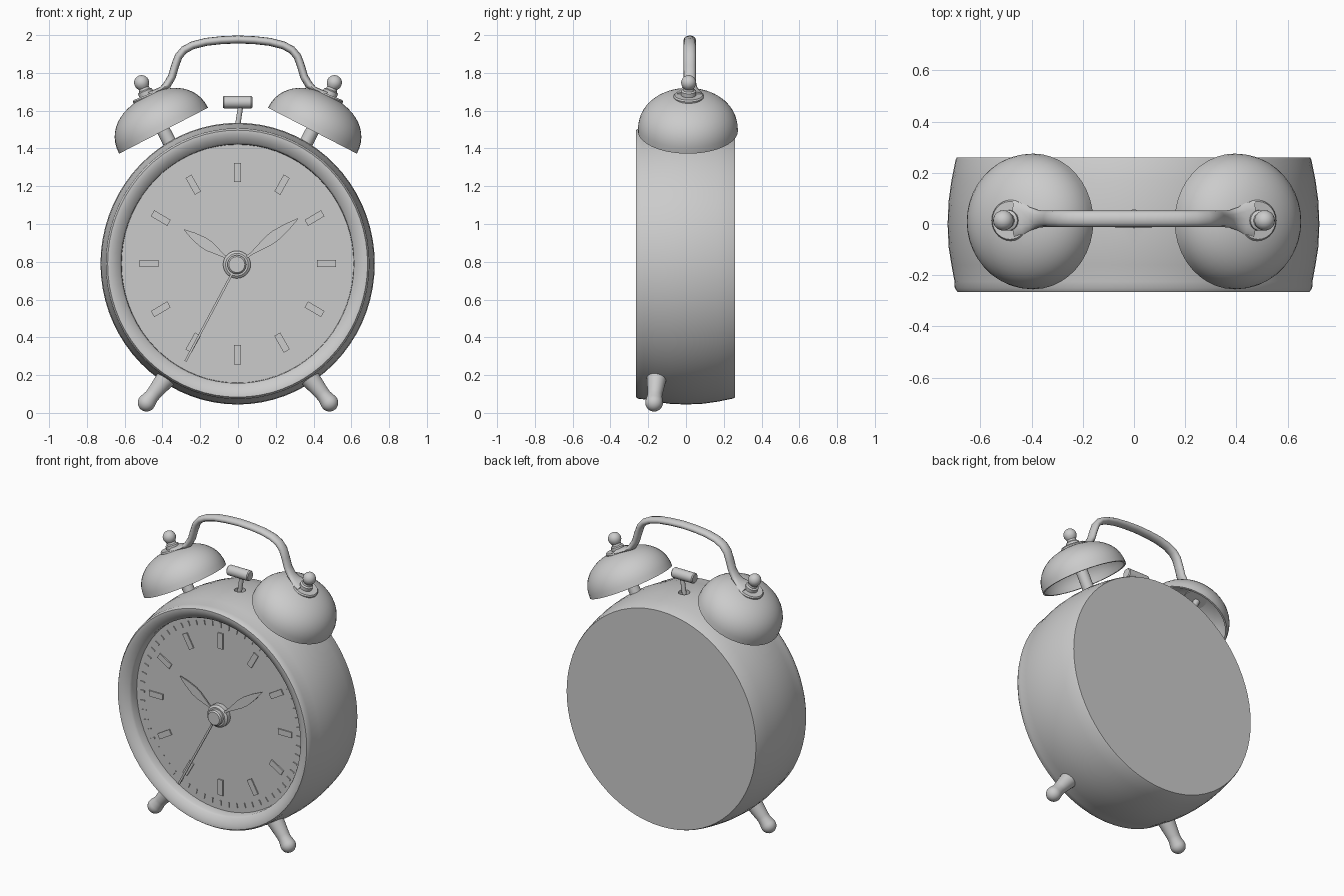
import bpy, bmesh
from math import sin, cos, pi, radians
from mathutils import Vector

cube = bpy.data.objects.get("Cube")
if cube:
    bpy.data.objects.remove(cube, do_unlink=True)

CENTRE = Vector((-0.002, 0, 0.79))
DIAL_Y = -0.175
OVAL = 1.027


def add_loft(bm, rings, caps=True):
    """Skin a list of equal-length rings of points."""
    loops = [[bm.verts.new(p) for p in ring] for ring in rings]
    count = len(loops[0])
    for a, b in zip(loops, loops[1:]):
        for i in range(count):
            j = (i + 1) % count
            bm.faces.new((a[i], a[j], b[j], b[i]))
    if caps:
        bm.faces.new(loops[0])
        bm.faces.new(loops[-1])


def finish(name, bm, origin=(0, 0, 0), angle=35):
    bmesh.ops.remove_doubles(bm, verts=bm.verts, dist=1e-5)
    bmesh.ops.recalc_face_normals(bm, faces=bm.faces)
    mesh = bpy.data.meshes.new(name)
    bm.to_mesh(mesh)
    bm.free()
    obj = bpy.data.objects.new(name, mesh)
    obj.location = origin
    bpy.context.collection.objects.link(obj)
    bpy.ops.object.select_all(action='DESELECT')
    obj.select_set(True)
    bpy.context.view_layer.objects.active = obj
    bpy.ops.object.shade_smooth_by_angle(angle=radians(angle))
    return obj


def lathe(name, profile, origin, axis, segments=32):
    """Turn (radius, height) points about an axis; profile ends at radius 0."""
    turn = Vector(axis).to_track_quat('Z', 'Y')
    rings = [[turn @ Vector((r * cos(2 * pi * i / segments),
                             r * sin(2 * pi * i / segments), h))
              for i in range(segments)] for r, h in profile]
    bm = bmesh.new()
    add_loft(bm, rings, caps=False)
    return finish(name, bm, origin)


def dial_prism(bm, outline, angle, y_back, y_front):
    """Extrude an outline of (across, outward) points, turned clockwise."""
    c, s = cos(angle), sin(angle)
    rings = [[(u * c + v * s, y, v * c - u * s) for u, v in outline]
             for y in (y_back, y_front)]
    add_loft(bm, rings)


def bar(half_width, inner, outer):
    return [(-half_width, inner), (half_width, inner),
            (half_width, outer), (-half_width, outer)]


# Drum-shaped case with sloping bezel and recessed dial
case = lathe("case", [
    (0, -0.26), (0.69, -0.26), (0.695, -0.25), (0.711, -0.17), (0.722, -0.09),
    (0.726, 0), (0.722, 0.09), (0.711, 0.16), (0.699, 0.225),
    (0.698, 0.25), (0.688, 0.265), (0.668, 0.265), (0.645, 0.25),
    (0.624, 0.238), (0.616, 0.225), (0.614, -DIAL_Y), (0, -DIAL_Y)],
    CENTRE, (0, -1, 0), 72)
case.scale.z = OVAL

# Hole in the case for the hammer stem
cutter = lathe("hammer_slot_cutter", [(0, -0.1), (0.035, -0.1), (0.035, 0.1), (0, 0.1)],
               (0, 0.02, 1.53), (0, 0, 1), 20)
cutter.hide_render = True
slot = case.modifiers.new("hammer_slot", 'BOOLEAN')
slot.object = cutter
slot.solver = 'EXACT'
bpy.context.view_layer.objects.active = case
bpy.ops.object.modifier_apply(modifier=slot.name)
bpy.data.objects.remove(cutter, do_unlink=True)

# Raised minute ticks and hour markers
bm = bmesh.new()
for minute in range(60):
    wide = minute % 5 == 0
    dial_prism(bm, bar(0.006 if wide else 0.003, 0.555, 0.585),
               minute * pi / 30, DIAL_Y + 0.005, DIAL_Y - 0.006)
finish("minute_ticks", bm, CENTRE).scale.z = OVAL
bm = bmesh.new()
for hour in range(12):
    dial_prism(bm, bar(0.018, 0.42, 0.52), hour * pi / 6,
               DIAL_Y + 0.005, DIAL_Y - 0.008)
finish("hour_markers", bm, CENTRE).scale.z = OVAL


# Leaf-shaped hands, sweep hand and hub
def leaf(length, width):
    half = [(0.25, 0), (0.25, 0.24), (0.6, 0.38), (0.95, 0.52),
            (1, 0.64), (0.65, 0.82), (0.08, 1)]
    side = [(w * width, t * length) for w, t in half]
    return side + [(-w, t) for w, t in reversed(side)]


HUB = CENTRE + Vector((-0.004, 0, -0.005))
for name, outline, degrees, lift in (
        ("hour_hand", leaf(0.335, 0.029), -56.5, 0.014),
        ("minute_hand", leaf(0.405, 0.029), 53, 0.026),
        ("second_hand", bar(0.006, 0, 0.58), 208, 0.038)):
    bm = bmesh.new()
    dial_prism(bm, outline, radians(degrees), DIAL_Y - lift, DIAL_Y - lift - 0.008)
    finish(name, bm, HUB)
lathe("hand_hub", [(0, 0), (0.073, 0), (0.073, 0.03), (0.06, 0.04), (0.05, 0.04),
                   (0.05, 0.062), (0.042, 0.07), (0, 0.07)],
      HUB + Vector((0, DIAL_Y, 0)), (0, -1, 0), 28)

# Bells, posts, finials and feet on both sides
DOME_R, DOME_H, WALL, FULLNESS = 0.265, 0.206, 0.012, 0.9


def dome(inset):
    """Slightly boxy dome profile from the crown down to the rim."""
    points = []
    for i in range(13):
        a = i * pi / 24
        points.append(((DOME_R - inset) * sin(a) ** FULLNESS,
                       (DOME_H - inset) * max(cos(a), 0) ** FULLNESS))
    return points


bell = dome(0) + dome(WALL)[::-1]
ball = [(0.04 * sin(a), 0.082 - 0.04 * cos(a)) for a in
        (pi * i / 10 for i in range(3, 11))]
foot = [(0.047 * sin(a), -0.047 * cos(a)) for a in
        (pi * i / 12 for i in range(8))]

for side, label in ((1, "left"), (-1, "right")):
    axis = Vector((0.46 * side, 0, 0.89)).normalized()
    rim = Vector((0.394 * side, 0.01, 1.494))
    crown = Vector((0.48 * side, 0.014, 1.672))
    crown_axis = (0.37 * side, 0, 0.93)
    lathe(label + "_bell", bell, rim, axis, 40)
    lathe(label + "_bell_post", [(0, -0.14), (0.036, -0.14), (0.036, 0.1), (0.02, 0.1),
                                 (0.02, 0.2), (0, 0.2)], rim, axis, 20)
    lathe(label + "_bell_washer", [(0, -0.012), (0.078, -0.012), (0.08, 0.004),
                                   (0.074, 0.012), (0, 0.012)], crown, crown_axis, 28)
    lathe(label + "_bell_finial", [(0, 0), (0.04, 0), (0.04, 0.034), (0.03, 0.04),
                                   (0.028, 0.052)] + ball, crown, crown_axis, 20)
    lathe(label + "_foot", foot + [(0.039, 0.045), (0.04, 0.065), (0.048, 0.13),
                                   (0.057, 0.2), (0, 0.22)],
          (0.484 * side, -0.169, 0.054), (-0.62 * side, 0.08, 0.78), 24)

# Carrying handle: flattened bar flaring onto the bell tops
# Each entry is x, z and half the width across y
half = [(0.47, 1.687, 0.072), (0.435, 1.7, 0.062), (0.405, 1.713, 0.045),
        (0.375, 1.737, 0.035), (0.35, 1.78, 0.032), (0.334, 1.835, 0.032),
        (0.315, 1.887, 0.032), (0.285, 1.922, 0.032), (0.24, 1.946, 0.032),
        (0.17, 1.964, 0.032), (0.09, 1.973, 0.032)]
path = half + [(0, 1.977, 0.032)] + [(-x, z, w) for x, z, w in reversed(half)]
rings = []
for i, (x, z, w) in enumerate(path):
    before, after = path[max(i - 1, 0)], path[min(i + 1, len(path) - 1)]
    along = Vector((after[0] - before[0], 0, after[1] - before[1])).normalized()
    up = Vector((-along.z, 0, along.x))
    thick = 0.014 if w > 0.04 else 0.021
    rings.append([Vector((x, 0.02, z)) + Vector((0, w * cos(a), 0)) + up * thick * sin(a)
                  for a in (2 * pi * k / 12 for k in range(12))])
bm = bmesh.new()
add_loft(bm, rings)
finish("handle", bm, angle=50)

# Hammer between the bells
lathe("hammer_stem", [(0, 0), (0.014, 0), (0.014, 0.2), (0, 0.2)],
      (-0.014, 0.02, 1.44), (0.15, 0, 1), 12)
lathe("hammer_head", [(0, -0.078), (0.028, -0.078), (0.033, -0.072), (0.033, 0.072),
                      (0.028, 0.078), (0, 0.078)], (-0.002, 0.02, 1.645), (1, 0, 0), 20)
